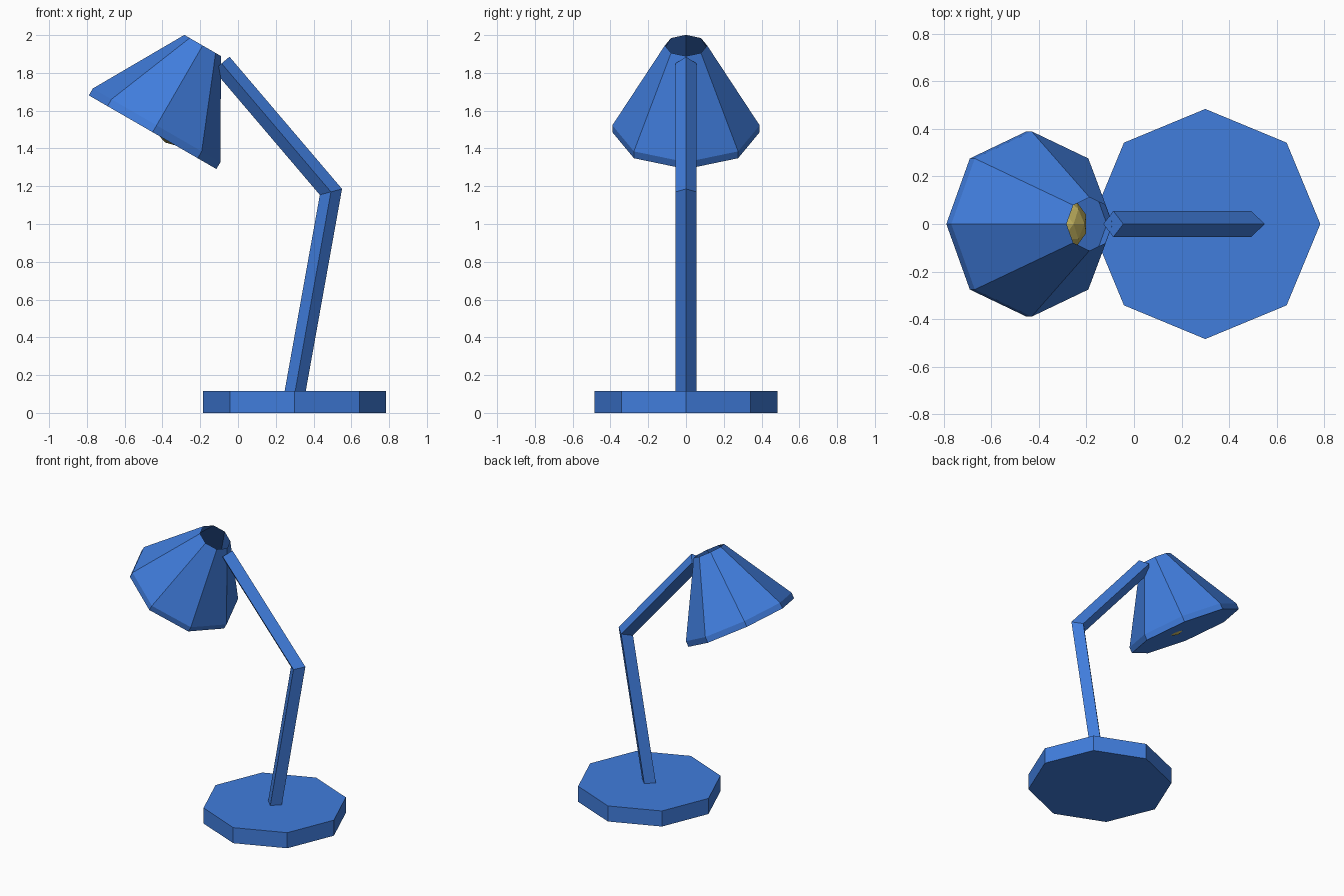
import bpy, bmesh
from math import cos, sin, tau, radians
from mathutils import Vector, Matrix

cube = bpy.data.objects.get("Cube")
if cube:
    bpy.data.objects.remove(cube, do_unlink=True)


def material(name, rgb):
    mat = bpy.data.materials.new(name)
    mat.use_nodes = True
    colour = (*rgb, 1)
    mat.diffuse_color = colour
    mat.node_tree.nodes["Principled BSDF"].inputs["Base Color"].default_value = colour
    return mat


blue = material("blue paint", (0.052, 0.205, 0.72))
yellow = material("warm yellow", (0.58, 0.48, 0.125))


def add_object(name, bm, mat):
    mesh = bpy.data.meshes.new(name)
    bm.to_mesh(mesh)
    bm.free()
    mesh.materials.append(mat)
    obj = bpy.data.objects.new(name, mesh)
    bpy.context.collection.objects.link(obj)
    return obj


def loft(name, rings, mat, cap_start=True, cap_end=True):
    """Skin rings, each given as (centre, first axis, second axis, sides)."""
    bm = bmesh.new()
    loops = []
    for centre, u, v, sides in rings:
        angles = [tau * i / sides for i in range(sides)]
        loops.append([bm.verts.new(centre + u * cos(a) + v * sin(a)) for a in angles])
    for low, high in zip(loops, loops[1:]):
        n = len(low)
        for i in range(n):
            j = (i + 1) % n
            bm.faces.new((low[i], low[j], high[j], high[i]))
    if cap_start:
        bm.faces.new(loops[0][::-1])
    if cap_end:
        bm.faces.new(loops[-1])
    bm.normal_update()
    return add_object(name, bm, mat)


X, Y, Z = Vector((1, 0, 0)), Vector((0, 1, 0)), Vector((0, 0, 1))

# Octagonal base slab
foot = Vector((0.3, 0, 0))
loft("base", [(foot + Z * h, X * 0.484, Y * 0.484, 8) for h in (0, 0.115)], blue)

# Bent arm: diamond section, mitred at the elbow
r = 0.055
start = Vector((0.3, 0, 0.1))
elbow = Vector((0.492, 0, 1.17))
tip = Vector((-0.087, 0, 1.85))
low_dir, high_dir = (elbow - start).normalized(), (tip - elbow).normalized()
mitre = Y.cross(low_dir + high_dir).normalized()
mitre *= r / mitre.dot(Y.cross(low_dir))
loft("arm", [
    (start, X * r / low_dir.z, Y * r, 4),
    (elbow, mitre, Y * r, 4),
    (tip, Y.cross(high_dir) * r, Y * r, 4),
], blue)

# Tilted shade: closed mouth, short straight rim, open top
tilt = Matrix.Rotation(radians(30), 3, "Y")
across, axis = tilt @ X, tilt @ Z
top = Vector((-0.187, 0, 1.945))
loft("shade", [
    (top - axis * depth, across * radius, Y * radius, 8)
    for depth, radius in ((0.53, 0.39), (0.488, 0.39), (0, 0.112))
], blue, cap_end=False)

# Faceted bulb, just showing through the mouth
bm = bmesh.new()
bmesh.ops.create_icosphere(bm, subdivisions=2, radius=0.125,
                           matrix=Matrix.Translation((-0.32, 0, 1.538)))
add_object("bulb", bm, yellow)
